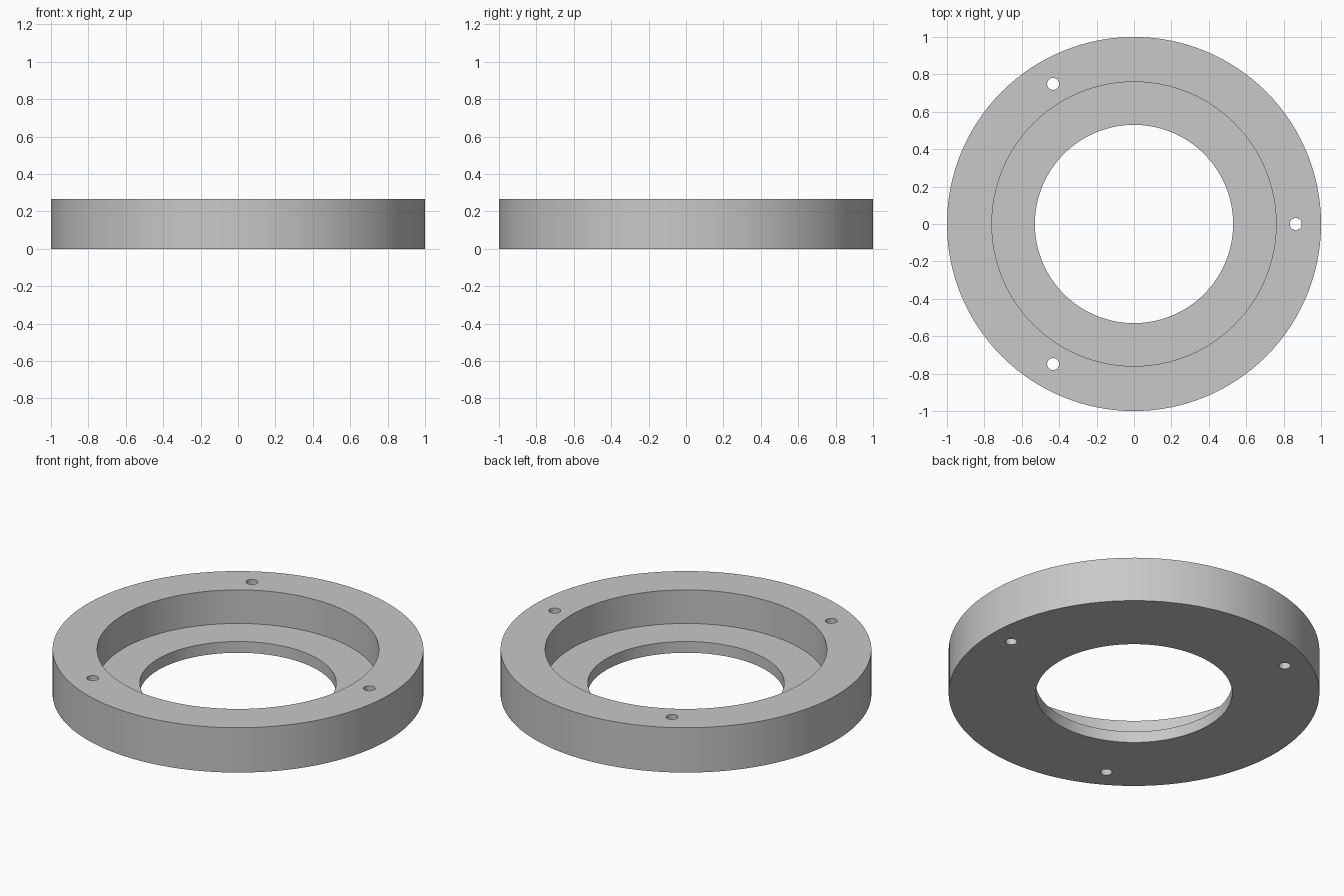
import bpy
import bmesh
from math import cos, sin, pi, tau

cube = bpy.data.objects.get("Cube")
if cube:
    bpy.data.objects.remove(cube, do_unlink=True)

HEIGHT = 0.267
LEDGE = 0.067
SEGMENTS = 128

grey = bpy.data.materials.new("plain grey")
grey.use_nodes = True
colour = (0.58, 0.58, 0.58, 1)
grey.diffuse_color = colour
grey.node_tree.nodes["Principled BSDF"].inputs["Base Color"].default_value = colour


def lathe(name, profile):
    """Revolve a closed (radius, z) profile around the z axis."""
    bm = bmesh.new()
    rings = []
    for i in range(SEGMENTS):
        a = tau * i / SEGMENTS
        rings.append([bm.verts.new((r * cos(a), r * sin(a), z)) for r, z in profile])
    for i, ring in enumerate(rings):
        after = rings[(i + 1) % SEGMENTS]
        for j in range(len(profile)):
            k = (j + 1) % len(profile)
            bm.faces.new((ring[j], after[j], after[k], ring[k]))
    bmesh.ops.recalc_face_normals(bm, faces=bm.faces)
    mesh = bpy.data.meshes.new(name)
    bm.to_mesh(mesh)
    bm.free()
    obj = bpy.data.objects.new(name, mesh)
    bpy.context.collection.objects.link(obj)
    mesh.materials.append(grey)
    return obj


# Ring body with a wide recess above a narrower through bore
ring = lathe("stepped_ring", [(1, 0), (1, HEIGHT), (0.76, HEIGHT),
                              (0.76, LEDGE), (0.53, LEDGE), (0.53, 0)])

# Three evenly spaced bolt holes through the rim
cutters = []
for i in range(3):
    a = tau * i / 3
    bpy.ops.mesh.primitive_cylinder_add(
        vertices=32, radius=0.032, depth=1,
        location=(0.865 * cos(a), 0.865 * sin(a), HEIGHT / 2))
    cutter = bpy.context.object
    cutter.name = "bolt_hole_cutter"
    cutter.hide_render = True
    cutter.data.materials.append(grey)
    cutters.append(cutter)
    cut = ring.modifiers.new("bolt hole", 'BOOLEAN')
    cut.operation = 'DIFFERENCE'
    cut.solver = 'EXACT'
    cut.object = cutter

# Apply the cuts, drop the cutters and smooth the curved walls
bpy.ops.object.select_all(action='DESELECT')
ring.select_set(True)
bpy.context.view_layer.objects.active = ring
for modifier in list(ring.modifiers):
    bpy.ops.object.modifier_apply(modifier=modifier.name)
for cutter in cutters:
    bpy.data.objects.remove(cutter, do_unlink=True)
bpy.ops.object.shade_smooth_by_angle(angle=pi / 6)
